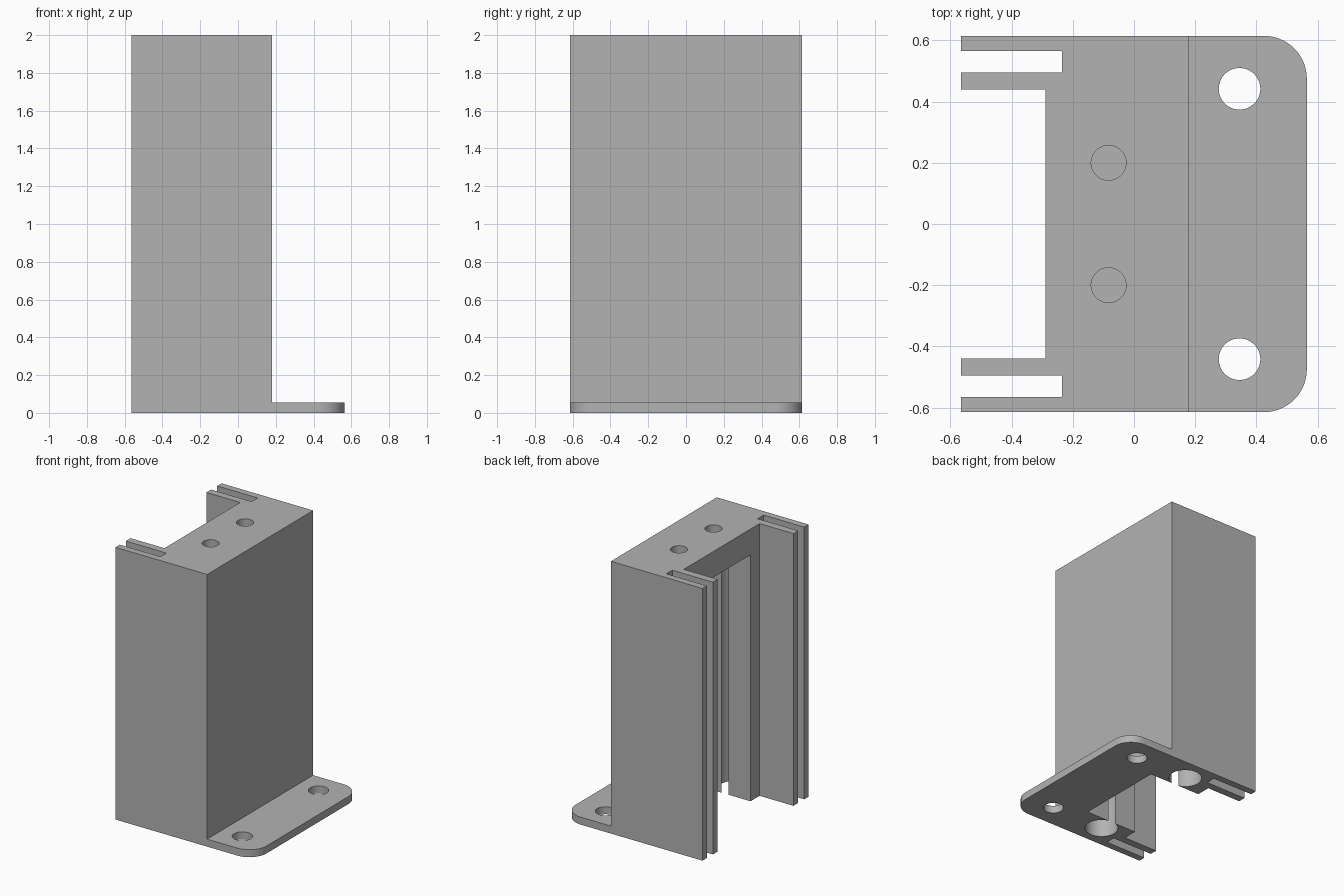
import bpy, bmesh, math

if "Cube" in bpy.data.objects:
    bpy.data.objects.remove(bpy.data.objects["Cube"])

grey = bpy.data.materials.new("plain_grey")
grey.diffuse_color = (0.45, 0.45, 0.45, 1)
grey.use_nodes = True
grey.node_tree.nodes["Principled BSDF"].inputs["Base Color"].default_value = grey.diffuse_color


def prism(name, outline, z0, z1):
    """Extrude a closed plan outline from z0 to z1."""
    bm = bmesh.new()
    face = bm.faces.new([bm.verts.new((x, y, z0)) for x, y in outline])
    ext = bmesh.ops.extrude_face_region(bm, geom=[face])
    top = [v for v in ext["geom"] if isinstance(v, bmesh.types.BMVert)]
    bmesh.ops.translate(bm, verts=top, vec=(0, 0, z1 - z0))
    bmesh.ops.recalc_face_normals(bm, faces=bm.faces)
    mesh = bpy.data.meshes.new(name)
    bm.to_mesh(mesh)
    bm.free()
    mesh.materials.append(grey)
    ob = bpy.data.objects.new(name, mesh)
    bpy.context.collection.objects.link(ob)
    return ob


def arc(cx, cy, r, a0, a1, n):
    return [(cx + r * math.cos(math.radians(a0 + (a1 - a0) * i / n)),
             cy + r * math.sin(math.radians(a0 + (a1 - a0) * i / n)))
            for i in range(n + 1)]


def combine(target, tool, operation):
    """Apply a boolean and remove the tool object."""
    bpy.context.view_layer.objects.active = target
    mod = target.modifiers.new("bool", "BOOLEAN")
    mod.operation = operation
    mod.solver = "EXACT"
    mod.object = tool
    bpy.ops.object.modifier_apply(modifier=mod.name)
    bpy.data.objects.remove(tool)


def drill(target, x, y, r, z0, z1):
    combine(target, prism("drill", arc(x, y, r, 0, 360, 64)[:-1], z0, z1), "DIFFERENCE")


L, W = 0.565, 0.615        # half length and half width
FRONT = 0.18               # flat face of the post
CEILING = 1.81             # top of the hollow

# Post: slotted channel section, one half mirrored across y = 0
half = [(FRONT, W), (-L, W), (-L, 0.565), (-0.235, 0.565),
        (-0.235, 0.495), (-L, 0.495), (-L, 0.44), (-0.29, 0.44)]
post = prism("slotted_post", half + [(x, -y) for x, y in reversed(half)], 0, 2)

# Foot plate with rounded outer corners, merged into the post
R = 0.14
plate = ([(0.15, -W)] + arc(L - R, -W + R, R, -90, 0, 16)
         + arc(L - R, W - R, R, 0, 90, 16) + [(0.15, W)])
combine(post, prism("foot_plate", plate, 0, 0.055), "UNION")

# Hollow, open at the bottom and towards the slotted side
hollow = [(-0.4, -0.335), (0.13, -0.335), (0.13, 0.335), (-0.4, 0.335)]
combine(post, prism("hollow", hollow, -0.1, CEILING), "DIFFERENCE")

for s in (-1, 1):
    drill(post, -0.083, s * 0.443, 0.112, -0.1, CEILING)   # long bores from below
    drill(post, -0.083, s * 0.2, 0.057, 1.86, 2.1)         # blind holes in the top
    drill(post, 0.345, s * 0.442, 0.068, -0.1, 0.2)        # mounting holes

bpy.ops.object.select_all(action="DESELECT")
post.select_set(True)
bpy.context.view_layer.objects.active = post
bpy.ops.object.shade_smooth_by_angle(angle=math.radians(30))
